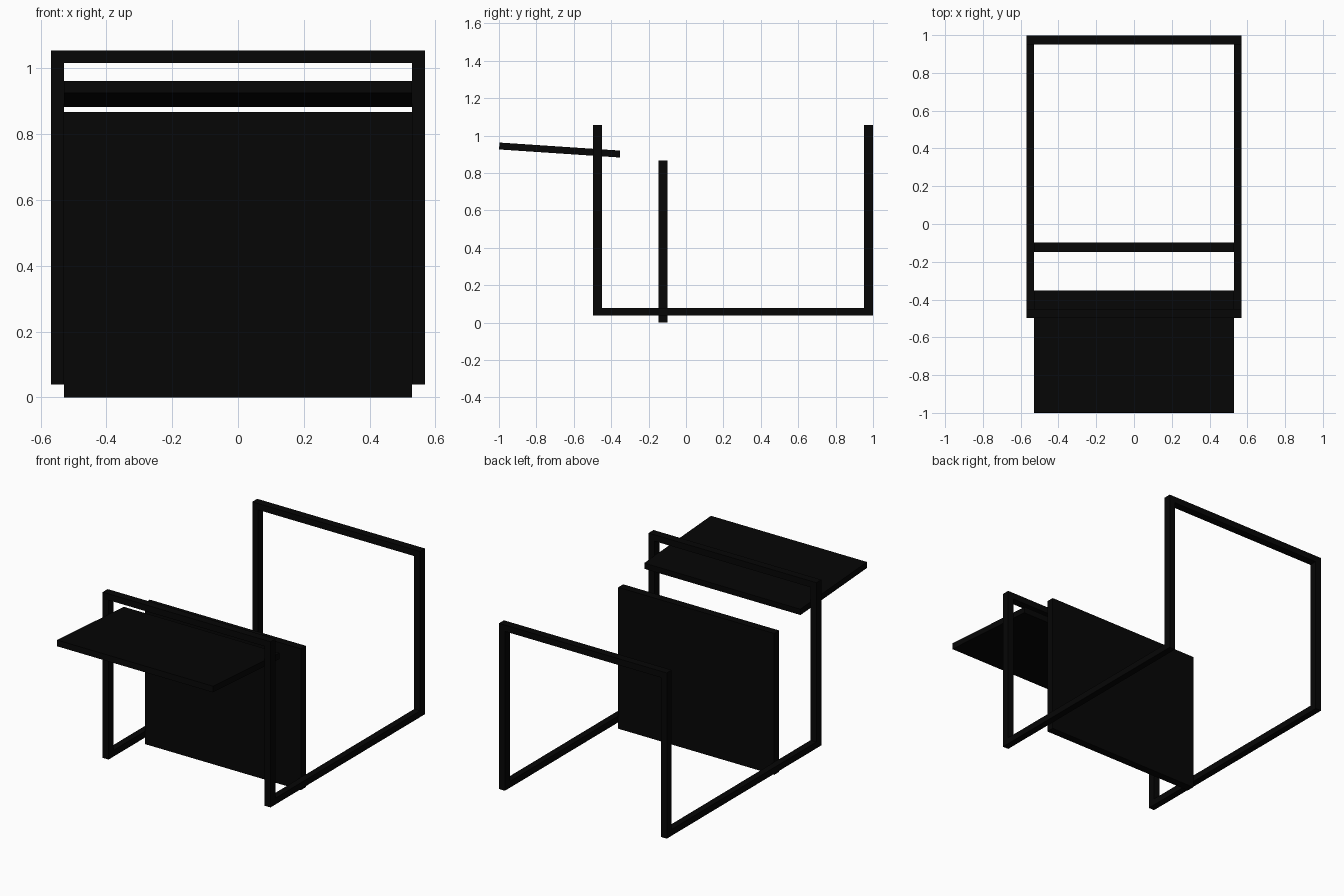
import bpy, math

if "Cube" in bpy.data.objects:
    bpy.data.objects.remove(bpy.data.objects["Cube"])

black = bpy.data.materials.new("matte black")
black.diffuse_color = (0.0017, 0.0017, 0.0017, 1)
black.use_nodes = True
black.node_tree.nodes["Principled BSDF"].inputs["Base Color"].default_value = black.diffuse_color


def box(name, lo, hi, tilt=0.0):
    """Box between two corners, optionally tilted about x."""
    bpy.ops.mesh.primitive_cube_add(size=1, location=[(a + b) / 2 for a, b in zip(lo, hi)])
    ob = bpy.context.object
    ob.name = name
    ob.scale = [b - a for a, b in zip(lo, hi)]
    ob.rotation_euler.x = tilt
    ob.data.materials.append(black)
    return ob


XO, XI = 0.569, 0.529          # outer and inner frame half widths
Z0, Z1, T = 0.039, 1.055, 0.039  # frame bottom, top, bar thickness
FRONT, BACK = (-0.498, -0.45), (0.951, 0.999)

# Side frames: bottom rail and two posts per side
for side, a, b in (("left", -XO, -XI), ("right", XI, XO)):
    box(side + "_bottom_rail", (a, FRONT[1], Z0), (b, BACK[0], Z0 + T))
    for end, (y0, y1) in (("front", FRONT), ("back", BACK)):
        box(f"{side}_{end}_post", (a, y0, Z0), (b, y1, Z1))

# Top crossbars
for end, (y0, y1) in (("front", FRONT), ("back", BACK)):
    box(end + "_crossbar", (-XI, y0, Z1 - T), (XI, y1, Z1))

# Upright panel
box("upright_panel", (-XI, -0.147, 0), (XI, -0.099, 0.867))

# Tilted shelf, front edge raised
box("tilted_shelf", (-XI, -0.999, 0.904), (XI, -0.352, 0.941), math.radians(-3.8))
